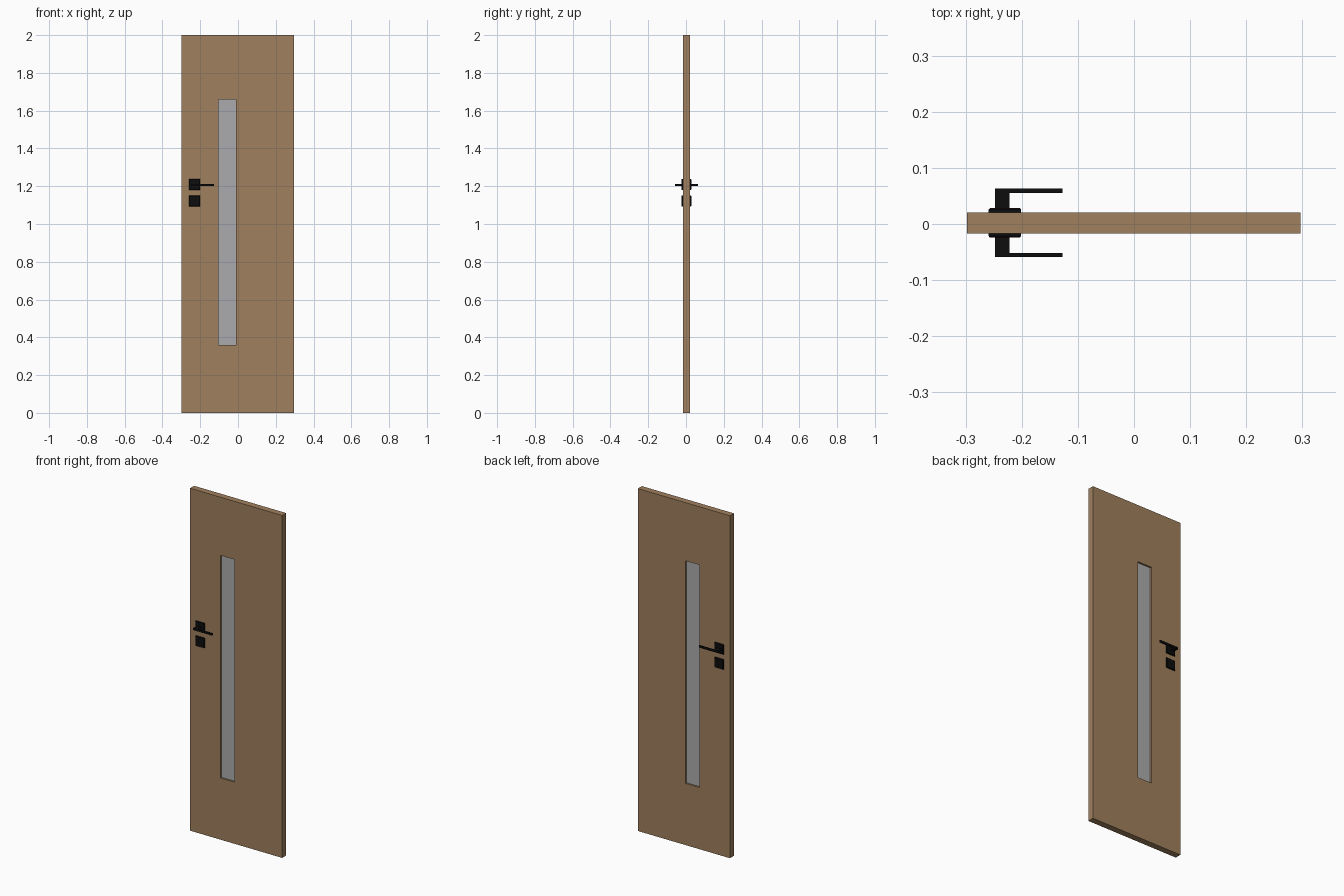
import bpy, bmesh

if "Cube" in bpy.data.objects:
    bpy.data.objects.remove(bpy.data.objects["Cube"])


def material(name, rgb):
    m = bpy.data.materials.new(name)
    m.diffuse_color = (*rgb, 1)
    m.use_nodes = True
    m.node_tree.nodes["Principled BSDF"].inputs["Base Color"].default_value = m.diffuse_color
    return m


WOOD = material("oak_brown", (0.35, 0.215, 0.11))
GLASS = material("frosted_grey", (0.41, 0.41, 0.42))
BLACK = material("matte_black", (0.004, 0.004, 0.004))
FRONT, BACK = -0.0165, 0.0205   # door faces in y
MID = (FRONT + BACK) / 2


def finish(name, bm, mat):
    bmesh.ops.recalc_face_normals(bm, faces=bm.faces)
    me = bpy.data.meshes.new(name)
    bm.to_mesh(me)
    bm.free()
    me.materials.append(mat)
    ob = bpy.data.objects.new(name, me)
    bpy.context.collection.objects.link(ob)
    return ob


def box(name, x, y, z, mat):
    bm = bmesh.new()
    bmesh.ops.create_cube(bm, size=1)
    for v in bm.verts:
        for i, (a, b) in enumerate((x, y, z)):
            v.co[i] = (a + b) / 2 + v.co[i] * (b - a)
    return finish(name, bm, mat)


# Door leaf: outer rectangle with a tall window opening
def rect(bm, x0, x1, z0, z1):
    return [bm.verts.new((x, FRONT, z)) for x, z in ((x0, z0), (x1, z0), (x1, z1), (x0, z1))]


bm = bmesh.new()
outer = rect(bm, -0.298, 0.297, 0, 2)
inner = rect(bm, -0.102, -0.011, 0.36, 1.66)
ring = [bm.faces.new((outer[i], outer[(i + 1) % 4], inner[(i + 1) % 4], inner[i])) for i in range(4)]
ext = bmesh.ops.extrude_face_region(bm, geom=ring, use_keep_orig=True)["geom"]
for g in ext:
    if isinstance(g, bmesh.types.BMVert):
        g.co.y = BACK
finish("door_leaf", bm, WOOD)

# Recessed glass pane
box("glass_pane", (-0.102, -0.011), (MID - 0.008, MID + 0.008), (0.36, 1.66), GLASS)


# Square plate with a chamfered outer rim
def plate(name, zc, side, face):
    bm = bmesh.new()
    loops = []
    for half, depth in ((0.029, 0), (0.029, 0.005), (0.0265, 0.008)):
        y = face + side * depth
        loops.append([bm.verts.new((-0.23 + sx * half, y, zc + sz * half))
                      for sx, sz in ((-1, -1), (1, -1), (1, 1), (-1, 1))])
    for a, b in zip(loops, loops[1:]):
        for i in range(4):
            bm.faces.new((a[i], a[(i + 1) % 4], b[(i + 1) % 4], b[i]))
    bm.faces.new(loops[0])
    bm.faces.new(loops[-1])
    finish(name, bm, BLACK)


# Bent flat-bar lever: L-shaped outline in plan, thin in height
def lever(name, side, face):
    pts = ((-0.248, 0.007), (-0.248, 0.0425), (-0.127, 0.0425),
           (-0.127, 0.035), (-0.222, 0.035), (-0.222, 0.007))
    bm = bmesh.new()
    f = bm.faces.new([bm.verts.new((x, face + side * d, 1.201)) for x, d in pts])
    for g in bmesh.ops.extrude_face_region(bm, geom=[f], use_keep_orig=True)["geom"]:
        if isinstance(g, bmesh.types.BMVert):
            g.co.z = 1.213
    finish(name, bm, BLACK)


for label, side, face in (("front", -1, FRONT), ("back", 1, BACK)):
    plate(label + "_handle_plate", 1.209, side, face)
    plate(label + "_lock_plate", 1.122, side, face)
    lever(label + "_lever", side, face)
